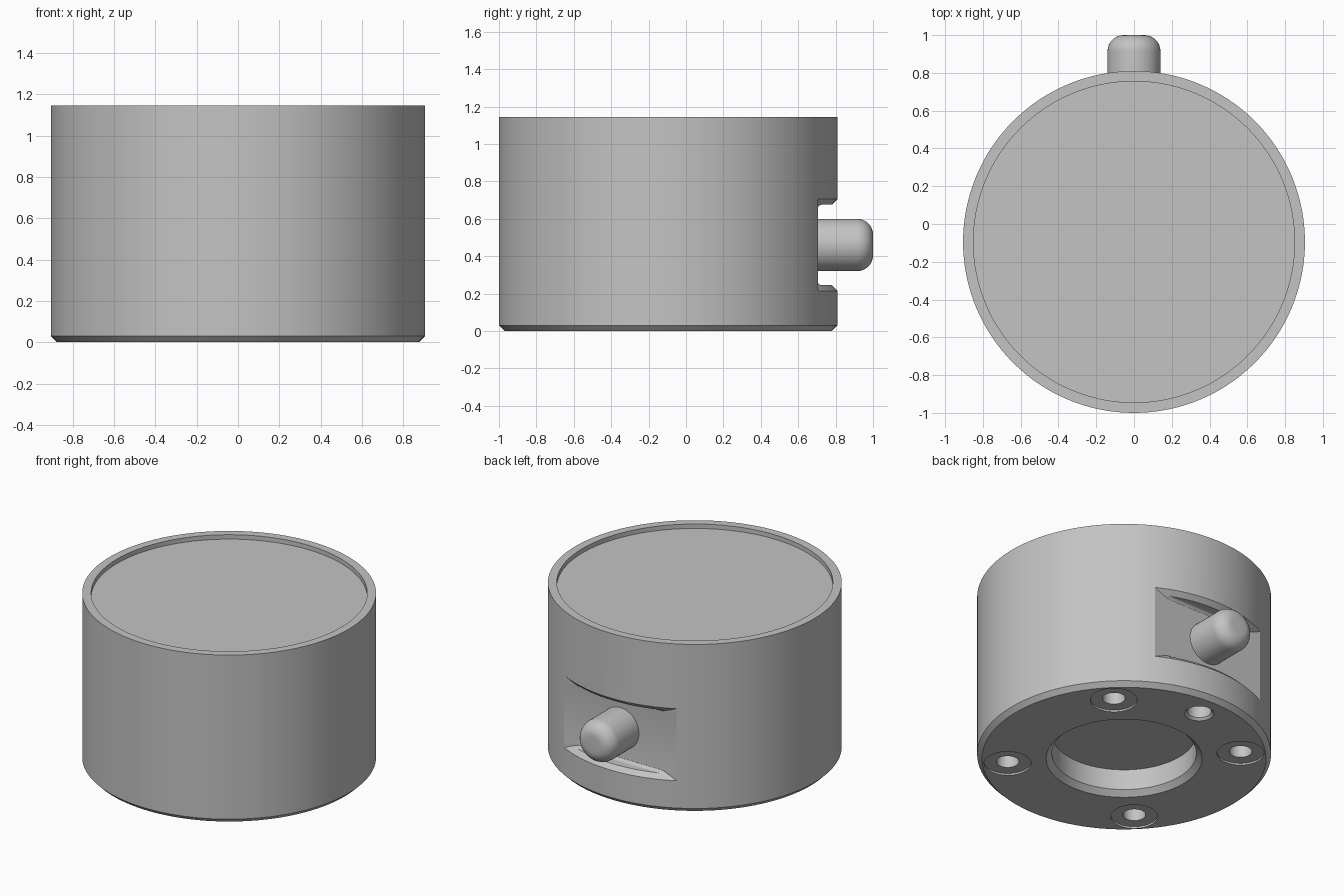
import bpy, bmesh, math
from mathutils import Matrix, Vector

if "Cube" in bpy.data.objects:
    bpy.data.objects.remove(bpy.data.objects["Cube"])

CENTRE_Y = -0.095
RADIUS, HEIGHT, FLAT_Y = 0.905, 1.145, 0.8

metal = bpy.data.materials.new("grey_metal")
metal.use_nodes = True
metal.diffuse_color = (0.55, 0.55, 0.55, 1)
metal.node_tree.nodes["Principled BSDF"].inputs["Base Color"].default_value = metal.diffuse_color


def make_object(name, bm):
    bmesh.ops.recalc_face_normals(bm, faces=bm.faces)
    mesh = bpy.data.meshes.new(name)
    bm.to_mesh(mesh)
    bm.free()
    mesh.materials.append(metal)
    obj = bpy.data.objects.new(name, mesh)
    bpy.context.collection.objects.link(obj)
    return obj


def lathe(points, steps):
    """Spin a radius/height profile round the z axis."""
    bm = bmesh.new()
    verts = [bm.verts.new((r, 0, z)) for r, z in points]
    edges = [bm.edges.new(pair) for pair in zip(verts, verts[1:])]
    bmesh.ops.spin(bm, geom=verts + edges, cent=(0, 0, 0), axis=(0, 0, 1),
                   angle=math.tau, steps=steps, use_merge=False)
    bmesh.ops.remove_doubles(bm, verts=bm.verts, dist=1e-5)
    return bm


def arc(cx, cz, radius, start, end, steps=8):
    angles = [math.radians(start + (end - start) * i / steps) for i in range(steps + 1)]
    return [(cx + radius * math.cos(a), cz + radius * math.sin(a)) for a in angles]


def cut(target, bm):
    cutter = make_object("cutter", bm)
    cutter.hide_render = True
    mod = target.modifiers.new("cut", 'BOOLEAN')
    mod.operation, mod.solver, mod.object = 'DIFFERENCE', 'EXACT', cutter
    bpy.context.view_layer.objects.active = target
    bpy.ops.object.modifier_apply(modifier=mod.name)
    bpy.data.objects.remove(cutter)


def smooth(obj):
    bpy.ops.object.select_all(action='DESELECT')
    obj.select_set(True)
    bpy.context.view_layer.objects.active = obj
    bpy.ops.object.shade_smooth_by_angle(angle=math.radians(25))


# Drum with chamfered base, shallow top recess and a central bore underneath
body = make_object("drum_body", lathe([
    (0, 0.175), (0.445, 0.175), (0.445, 0.035), (0.48, 0), (0.875, 0),
    (RADIUS, 0.03), (RADIUS, HEIGHT), (0.85, HEIGHT), (0.85, HEIGHT - 0.03),
    (0, HEIGHT - 0.03)], 128))

# Flat pocket at the back, with filleted inner corners
low, high, fillet = 0.245, 0.675, 0.02
section = [(1.1, low)] + arc(FLAT_Y + fillet, low + fillet, fillet, 270, 180, 5)
section += arc(FLAT_Y + fillet, high - fillet, fillet, 180, 90, 5) + [(1.1, high)]
bm = bmesh.new()
face = bm.faces.new([bm.verts.new((-0.7, y, z)) for y, z in section])
side = bmesh.ops.extrude_face_region(bm, geom=[face])["geom"]
bmesh.ops.translate(bm, vec=(1.4, 0, 0),
                    verts=[v for v in side if isinstance(v, bmesh.types.BMVert)])
cut(body, bm)

# Chamfer along the curved lips of the pocket
bm = lathe([(0, 0.26), (0.86, 0.26), (0.93, 0.19), (0.93, 0.73),
            (0.86, 0.66), (0, 0.66)], 128)
clip = bmesh.ops.bisect_plane(bm, geom=bm.verts[:] + bm.edges[:] + bm.faces[:],
                              plane_co=(0, FLAT_Y + 0.0002, 0), plane_no=(0, 1, 0),
                              clear_inner=True)
rim = [e for e in clip["geom_cut"] if isinstance(e, bmesh.types.BMEdge)]
bmesh.ops.holes_fill(bm, edges=rim, sides=0)
cut(body, bm)


# Underside holes: four counterbored on the diagonals, one plain below the pin
def hole(profile, angle):
    bm = lathe(profile, 32)
    where = Vector((0.72 * math.cos(angle), 0.72 * math.sin(angle), 0))
    bmesh.ops.translate(bm, verts=bm.verts, vec=where)
    cut(body, bm)


for i in range(4):
    hole([(0, -0.05), (0.145, -0.05), (0.145, 0.012), (0.07, 0.012),
          (0.07, 0.2), (0, 0.2)], math.radians(45 + 90 * i))
hole([(0, -0.02), (0.11, -0.02), (0.075, 0.015), (0.075, 0.2), (0, 0.2)],
     math.radians(90))

body.location.y = CENTRE_Y
smooth(body)

# Rounded pin standing out of the pocket
bm = lathe([(0, 0.69), (0.14, 0.69)] + arc(0.055, 0.915, 0.085, 0, 90) + [(0, 1)], 48)
bmesh.ops.rotate(bm, verts=bm.verts, cent=(0, 0, 0),
                 matrix=Matrix.Rotation(math.radians(-90), 3, 'X'))
pin = make_object("pin", bm)
pin.location.z = 0.46
smooth(pin)
